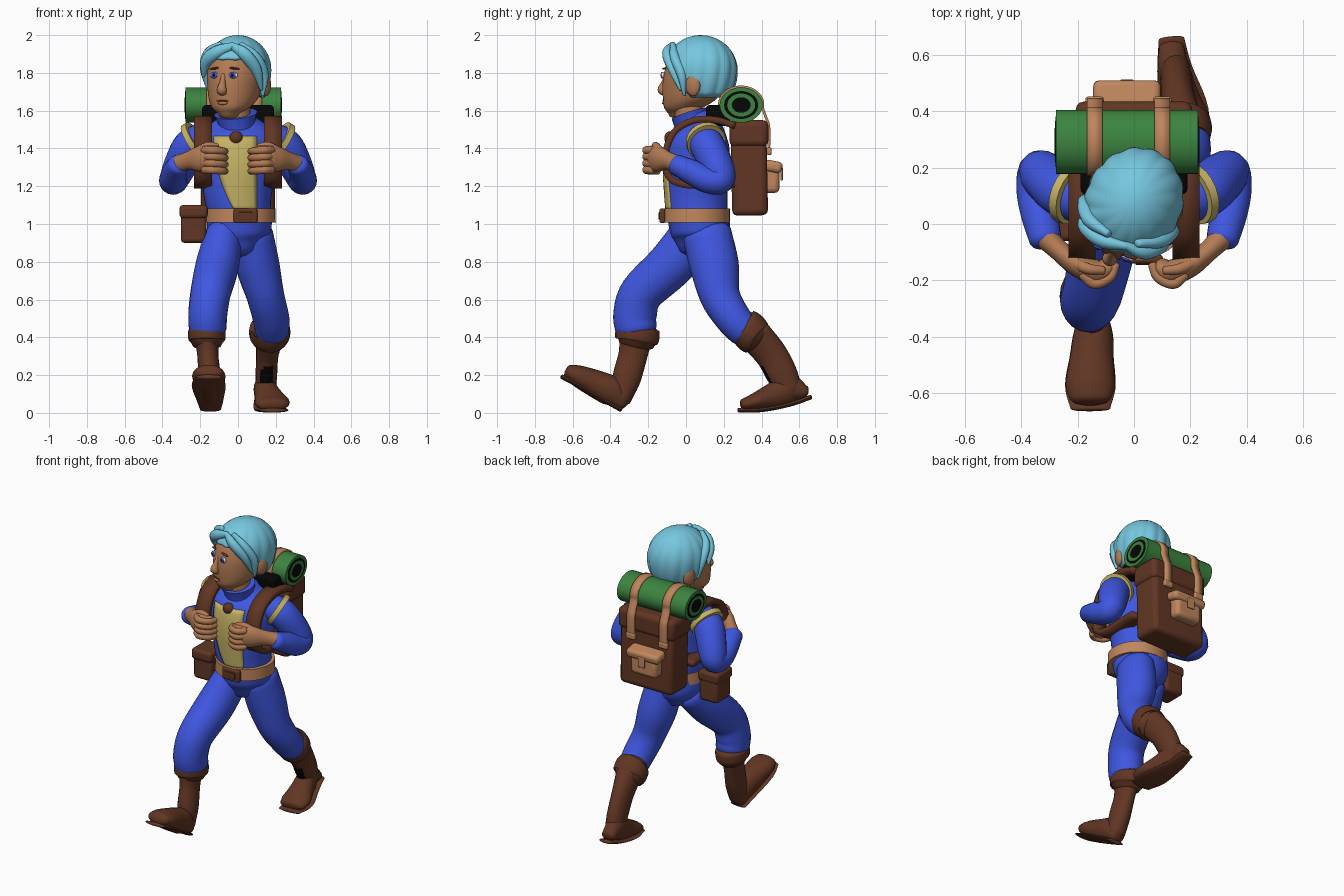
import bpy, bmesh
from math import sin, cos, pi, sqrt, radians
from mathutils import Vector, Matrix

if "Cube" in bpy.data.objects:
    bpy.data.objects.remove(bpy.data.objects["Cube"])


def material(name, r, g, b):
    m = bpy.data.materials.new(name)
    m.use_nodes = True
    m.diffuse_color = (r, g, b, 1)
    shader = m.node_tree.nodes["Principled BSDF"]
    shader.inputs["Base Color"].default_value = (r, g, b, 1)
    shader.inputs["Roughness"].default_value = 0.8
    return m


SKIN = material("skin", .45, .2, .09)
TAN = material("tan leather", .53, .24, .11)
BROWN = material("brown leather", .12, .037, .017)
BLUE = material("blue cloth", .05, .095, .75)
YELLOW = material("yellow cloth", .56, .45, .13)
GREEN = material("green bedroll", .045, .23, .05)
BLACK = material("black", .002, .002, .002)
HAIR = material("light blue hair", .18, .57, .74)
WHITE = material("white", .8, .8, .8)


def finish(name, bm, mat):
    bmesh.ops.recalc_face_normals(bm, faces=bm.faces)
    mesh = bpy.data.meshes.new(name)
    bm.to_mesh(mesh)
    bm.free()
    mesh.materials.append(mat)
    mesh.shade_smooth()
    mesh.set_sharp_from_angle(angle=0.8)
    obj = bpy.data.objects.new(name, mesh)
    bpy.context.collection.objects.link(obj)
    return obj


def spline(pts, steps):
    """Catmull-Rom through tuples of any length."""
    p = [Vector(q) for q in pts]
    p = [p[0] * 2 - p[1]] + p + [p[-1] * 2 - p[-2]]
    out = []
    for a, b, c, d in zip(p, p[1:], p[2:], p[3:]):
        for i in range(steps):
            t = i / steps
            out.append((b * 2 + (c - a) * t + (a * 2 - b * 5 + c * 4 - d) * t * t
                        + (b * 3 - a - c * 3 + d) * t ** 3) / 2)
    return out + [p[-2]]


def loft(name, rings, mat, side=1, ref=(1, 0, 0), rounded=True, upright=False, n=20):
    """Skin elliptical rings (x, y, z, half width along ref, other half width)."""
    rings = spline(rings, 5)
    mid = [Vector((side * r[0], r[1], r[2])) for r in rings]
    sections = []
    for i, r in enumerate(rings):
        t = (mid[min(i + 1, len(mid) - 1)] - mid[max(i - 1, 0)]).normalized()
        if upright:
            t = Vector((0, 0, 1))
        u = Vector(ref)
        u = (u - t * u.dot(t)).normalized()
        sections.append((mid[i], t, u, t.cross(u), r[3], r[4]))
    if rounded:
        for end, sign in ((0, -1), (-1, 1)):
            c, t, u, v, a, b = sections[end]
            caps = [(c + t * sign * min(a, b) * k, t, u, v, a * s, b * s)
                    for k, s in ((.25, .88), (.42, .6), (.5, .25))]
            sections = caps[::-1] + sections if sign < 0 else sections + caps
    bm = bmesh.new()
    loops = [[bm.verts.new(c + u * a * cos(2 * pi * k / n) + v * b * sin(2 * pi * k / n))
              for k in range(n)] for c, t, u, v, a, b in sections]
    for p, q in zip(loops, loops[1:]):
        for k in range(n):
            bm.faces.new((p[k], p[(k + 1) % n], q[(k + 1) % n], q[k]))
    bm.faces.new(loops[0])
    bm.faces.new(loops[-1])
    return finish(name, bm, mat)


def ball(name, loc, size, mat, tilt=0):
    bm = bmesh.new()
    m = Matrix.Translation(loc) @ Matrix.Rotation(tilt, 4, 'Y') @ Matrix.Diagonal((*size, 1))
    bmesh.ops.create_uvsphere(bm, u_segments=20, v_segments=12, radius=1, matrix=m)
    return finish(name, bm, mat)


def box(name, loc, size, mat, bevel=.02, tilt=0):
    bm = bmesh.new()
    m = Matrix.Translation(loc) @ Matrix.Rotation(tilt, 4, 'X') @ Matrix.Diagonal((*size, 1))
    bmesh.ops.create_cube(bm, size=1, matrix=m)
    mod = finish(name, bm, mat).modifiers.new("bevel", 'BEVEL')
    mod.width, mod.segments = bevel, 3


def roll(name, loc, size, length, mat):
    """Oval cylinder along x, flattened in z."""
    bm = bmesh.new()
    m = (Matrix.Translation(loc) @ Matrix.Diagonal((1, 1, .82, 1))
         @ Matrix.Rotation(pi / 2, 4, 'Y'))
    bmesh.ops.create_cone(bm, cap_ends=True, segments=32, radius1=size, radius2=size,
                          depth=length, matrix=m)
    finish(name, bm, mat)


def band(name, x, width, path, mat, thick):
    """Ribbon that follows a (y, z) path, with its width along x."""
    bm = bmesh.new()
    rows = [[bm.verts.new((x + s * width / 2, p[0], p[1])) for s in (-1, 1)]
            for p in spline(path, 5)]
    for p, q in zip(rows, rows[1:]):
        bm.faces.new((p[0], p[1], q[1], q[0]))
    mod = finish(name, bm, mat).modifiers.new("thickness", 'SOLIDIFY')
    mod.thickness, mod.offset = thick, 0


def front_of(obj, x, z):
    dg = bpy.context.evaluated_depsgraph_get()
    return obj.ray_cast((x, -1, z), (0, 1, 0), depsgraph=dg)[1].y


# Trousers
loft("right_trouser_leg", [(-.075, .04, .93, .1, .13), (-.11, -.085, .78, .115, .125),
     (-.145, -.235, .635, .107, .115), (-.16, -.27, .52, .103, .115),
     (-.16, -.265, .445, .1, .11)], BLUE)
loft("left_trouser_leg", [(.08, .11, .95, .105, .13), (.105, .15, .78, .115, .13),
     (.145, .18, .62, .1, .107), (.175, .25, .5, .097, .095), (.18, .31, .435, .09, .09)], BLUE)
loft("pelvis", [(.01, .075, .88, .11, .12), (.005, .075, .95, .165, .155),
     (.01, .065, 1.05, .172, .165)], BLUE)

# Boots
loft("right_boot_shaft", [(-.165, -.265, .41, .07, .09), (-.16, -.28, .31, .056, .077),
     (-.15, -.315, .18, .06, .075), (-.145, -.34, .07, .055, .05)], BROWN)
loft("right_boot_foot", [(-.145, -.335, .05, .05, .045), (-.145, -.39, .11, .07, .078),
     (-.15, -.47, .15, .078, .074), (-.155, -.57, .195, .088, .058),
     (-.155, -.62, .218, .074, .04)], BROWN)
loft("right_boot_sole", [(-.145, -.345, .017, .055, .012), (-.148, -.43, .065, .07, .012),
     (-.155, -.57, .145, .09, .012), (-.155, -.658, .192, .07, .012)], BROWN)
loft("right_boot_cuff", [(-.165, -.26, .375, .085, .1), (-.165, -.258, .39, .098, .116),
     (-.165, -.257, .435, .098, .116), (-.165, -.256, .45, .085, .1)], BROWN)
shaft = loft("left_boot_shaft", [(.168, .365, .41, .075, .09), (.155, .45, .31, .06, .085),
             (.15, .51, .2, .057, .082), (.145, .55, .12, .055, .065)], BROWN)
shaft.data.materials.append(BLACK)
for face in shaft.data.polygons:
    if face.normal.y < -.6 and face.center.z < .24:
        face.material_index = 1
loft("left_boot_foot", [(.133, .63, .11, .045, .035), (.14, .55, .125, .058, .078),
     (.16, .45, .085, .073, .068), (.18, .36, .057, .093, .045),
     (.185, .305, .042, .082, .033)], BROWN)
loft("left_boot_sole", [(.133, .66, .083, .045, .012), (.145, .55, .045, .063, .012),
     (.175, .4, .016, .09, .012), (.185, .28, .014, .075, .012)], BROWN)
loft("left_boot_cuff", [(.168, .31, .46, .09, .085), (.168, .323, .45, .107, .1),
     (.168, .358, .405, .107, .1), (.168, .37, .395, .09, .085)], BROWN)

# Jacket
torso = loft("jacket", [(.015, .06, 1.04, .16, .16), (0, .055, 1.15, .18, .165),
             (0, .055, 1.3, .2, .172), (0, .065, 1.42, .215, .165),
             (0, .07, 1.5, .18, .13), (0, .06, 1.56, .1, .085)], BLUE, n=32)
loft("collar", [(-.005, .045, 1.5, .095, .1), (-.008, .03, 1.54, .1, .095),
     (-.012, .015, 1.585, .115, .095)], BLUE, rounded=False)
bm = bmesh.new()
grid = []
for i in range(15):
    t = i / 14
    left, right, z = -.13 + .11 * t * t, .1, 1.465 - .395 * t
    xs = [left + (right - left) * j / 8 for j in range(9)]
    grid.append([bm.verts.new((x, front_of(torso, x, z) - .006, z)) for x in xs])
for p, q in zip(grid, grid[1:]):
    for j in range(8):
        bm.faces.new((p[j], p[j + 1], q[j + 1], q[j]))
panel = finish("front_panel", bm, YELLOW)
panel.modifiers.new("thickness", 'SOLIDIFY').thickness = .008
ball("brooch", (-.01, -.085, 1.455), (.036, .03, .036), BROWN)

# Belt, buckle and pouch
loft("belt", [(.015, .053, 1.008, .185, .18), (.015, .053, 1.083, .183, .18)], TAN,
     rounded=False, n=32)
box("buckle", (.04, -.125, 1.043), (.125, .03, .078), BROWN, .01)
box("buckle_plate", (.04, -.141, 1.043), (.07, .008, .04), BROWN, .003)
box("pouch", (-.235, .03, .985), (.135, .15, .17), BROWN)
box("pouch_flap", (-.235, .025, 1.065), (.15, .17, .07), BROWN)

# Arms, hands and shoulder straps
for side, word in ((1, "left"), (-1, "right")):
    loft(word + "_arm", [(.17, .085, 1.455, .085, .085), (.25, .115, 1.41, .095, .092),
         (.31, .165, 1.3, .088, .088), (.338, .18, 1.235, .077, .077),
         (.345, .11, 1.235, .072, .07), (.335, .03, 1.275, .066, .066),
         (.315, -.055, 1.315, .058, .055)], BLUE, side)
    loft(word + "_armhole_trim", [(.212, .1, 1.447, .11, .105), (.238, .109, 1.43, .11, .106)],
         YELLOW, side, rounded=False)
    loft(word + "_hand", [(.32, -.04, 1.315, .047, .045), (.265, -.095, 1.335, .048, .037),
         (.2, -.145, 1.345, .07, .043), (.13, -.172, 1.345, .074, .045),
         (.09, -.155, 1.34, .066, .037)], SKIN, side, ref=(0, 0, 1))
    for i in range(4):
        z = 1.286 + .035 * i
        loft("%s_finger_%d" % (word, i + 1), [(.18, -.18, z, .021, .02),
             (.14, -.212, z, .021, .02), (.085, -.19, z - .004, .02, .018),
             (.065, -.145, z - .006, .018, .016)], SKIN, side, ref=(0, 0, 1), n=10)
    loft(word + "_thumb", [(.21, -.14, 1.39, .022, .022), (.16, -.16, 1.415, .02, .02),
         (.11, -.165, 1.41, .016, .016)], SKIN, side, ref=(0, 0, 1), n=10)
    band(word + "_shoulder_strap", side * .185, .095,
         [(.26, 1.52), (.16, 1.55), (.05, 1.55), (-.05, 1.5), (-.1, 1.41), (-.11, 1.3),
          (-.07, 1.23), (.02, 1.205), (.13, 1.21), (.26, 1.21)], BROWN, .035)

# Backpack with pocket and lid
box("backpack", (0, .335, 1.28), (.39, .19, .47), BROWN, .03, .02)
box("backpack_lid", (0, .333, 1.48), (.415, .205, .14), BROWN, .03)
box("back_pad", (0, .17, 1.575), (.38, .13, .11), BLACK)
box("pocket", (-.025, .45, 1.235), (.19, .09, .14), TAN, .025)
box("pocket_flap", (-.025, .46, 1.305), (.24, .1, .06), TAN, .022, -.2)
box("pocket_tab", (-.025, .507, 1.265), (.05, .012, .07), TAN, .005)

# Bedroll with dark layers showing at its ends, and its straps
CENTRE = Vector((-.025, .292, 1.63))
roll("bedroll", CENTRE, .114, .505, GREEN)
for i, (size, mat) in enumerate(((.09, BLACK), (.074, GREEN), (.05, BLACK))):
    roll("bedroll_layer_%d" % (i + 1), CENTRE, size, .509 + .004 * i, mat)
for x in (-.14, .1):
    arc = [(CENTRE.y + .116 * cos(a), CENTRE.z + .096 * sin(a))
           for a in (radians(d) for d in range(190, -11, -20))]
    band("bedroll_strap", x, .055, arc + [(.425, 1.56), (.438, 1.52), (.44, 1.45),
                                          (.437, 1.37)], TAN, .014)
    box("strap_end", (x, .44, 1.385), (.065, .025, .04), TAN, .008)

# Head, made facing forward and turned at the end
loft("neck", [(0, .03, 1.5, .075, .075), (-.01, .0, 1.67, .07, .075)], SKIN)
head = loft("head", [(0, -.095, 1.585, .06, .068), (0, -.08, 1.615, .098, .102),
            (0, -.045, 1.66, .126, .143), (0, -.02, 1.73, .142, .17),
            (0, 0, 1.8, .15, .18), (0, .01, 1.87, .135, .165), (0, .01, 1.92, .08, .1)],
            SKIN, upright=True, n=32)
parts = [head]
parts.append(loft("nose", [(0, -.172, 1.79, .012, .012), (0, -.188, 1.745, .017, .02),
             (0, -.2, 1.71, .027, .026), (0, -.187, 1.692, .022, .016)], SKIN, n=12))
parts.append(ball("mouth", (0, front_of(head, 0, 1.652), 1.652), (.035, .006, .004), BROWN))
parts.append(ball("lower_lip", (0, front_of(head, 0, 1.64), 1.64), (.028, .012, .009), SKIN))
for side, word in ((1, "left"), (-1, "right")):
    x = side * .053
    y = front_of(head, x, 1.788)
    parts.append(ball(word + "_eye", (x, y, 1.788), (.027, .011, .017), WHITE))
    parts.append(ball(word + "_iris", (x, y - .008, 1.788), (.018, .007, .018), BLUE))
    parts.append(ball(word + "_pupil", (x, y - .013, 1.788), (.008, .004, .009), BLACK))
    parts.append(ball(word + "_brow", (x, front_of(head, x, 1.824), 1.824),
                      (.035, .01, .006), BROWN, side * .12))
    parts.append(ball(word + "_ear", (side * .152, .04, 1.738), (.024, .042, .062), SKIN))

# Hair cap with swept ridges; its lower edge runs high over the face and low at the nape
COLS, ROWS = 120, 16
bm = bmesh.new()
loops = []
for j in range(1, ROWS + 1):
    t = j / ROWS
    loop = []
    for i in range(COLS):
        phi = 2 * pi * i / COLS
        k = min(max((cos(phi) + .05) / .7, 0), 1)
        edge = 1.67 + .205 * k * k * (3 - 2 * k)
        z = 2 - (2 - edge) * (1 - cos(pi / 2 * t)) ** .9
        h = (z - 1.82) / (.18 if z > 1.82 else .24)
        r = sqrt(max(1 - h * h, 0)) * (1 + .06 * t * abs(sin(7 * phi + 2 * t)))
        loop.append(bm.verts.new((.168 * r * sin(phi), .02 - .192 * r * cos(phi), z)))
    loops.append(loop)
top = bm.verts.new((0, .02, 2))
for i in range(COLS):
    bm.faces.new((top, loops[0][i], loops[0][(i + 1) % COLS]))
    for p, q in zip(loops, loops[1:]):
        bm.faces.new((p[i], q[i], q[(i + 1) % COLS], p[(i + 1) % COLS]))
hair = finish("hair", bm, HAIR)
hair.modifiers.new("thickness", 'SOLIDIFY').thickness = .025
parts.append(hair)
LOCKS = {
    "left_fringe": [(.03, -.135, 1.945), (.1, -.13, 1.9), (.145, -.08, 1.82), (.157, -.03, 1.71)],
    "left_side_lock": [(.07, -.11, 1.95), (.135, -.07, 1.88), (.16, -.02, 1.79), (.155, -.01, 1.68)],
    "right_fringe": [(.04, -.135, 1.945), (-.05, -.15, 1.91), (-.12, -.13, 1.86), (-.148, -.1, 1.78)],
    "right_side_lock": [(-.04, -.12, 1.95), (-.115, -.1, 1.9), (-.155, -.05, 1.82), (-.155, -.02, 1.71)]}
for name, path in LOCKS.items():
    parts.append(loft(name, [(*p, w * .8, w) for p, w in zip(path, (.018, .034, .032, .008))],
                      HAIR, ref=(0, 1, 0), n=12))
turn = Matrix.Translation((-.008, .06, 0)) @ Matrix.Rotation(radians(-23), 4, 'Z')
for obj in parts:
    obj.matrix_world = turn
